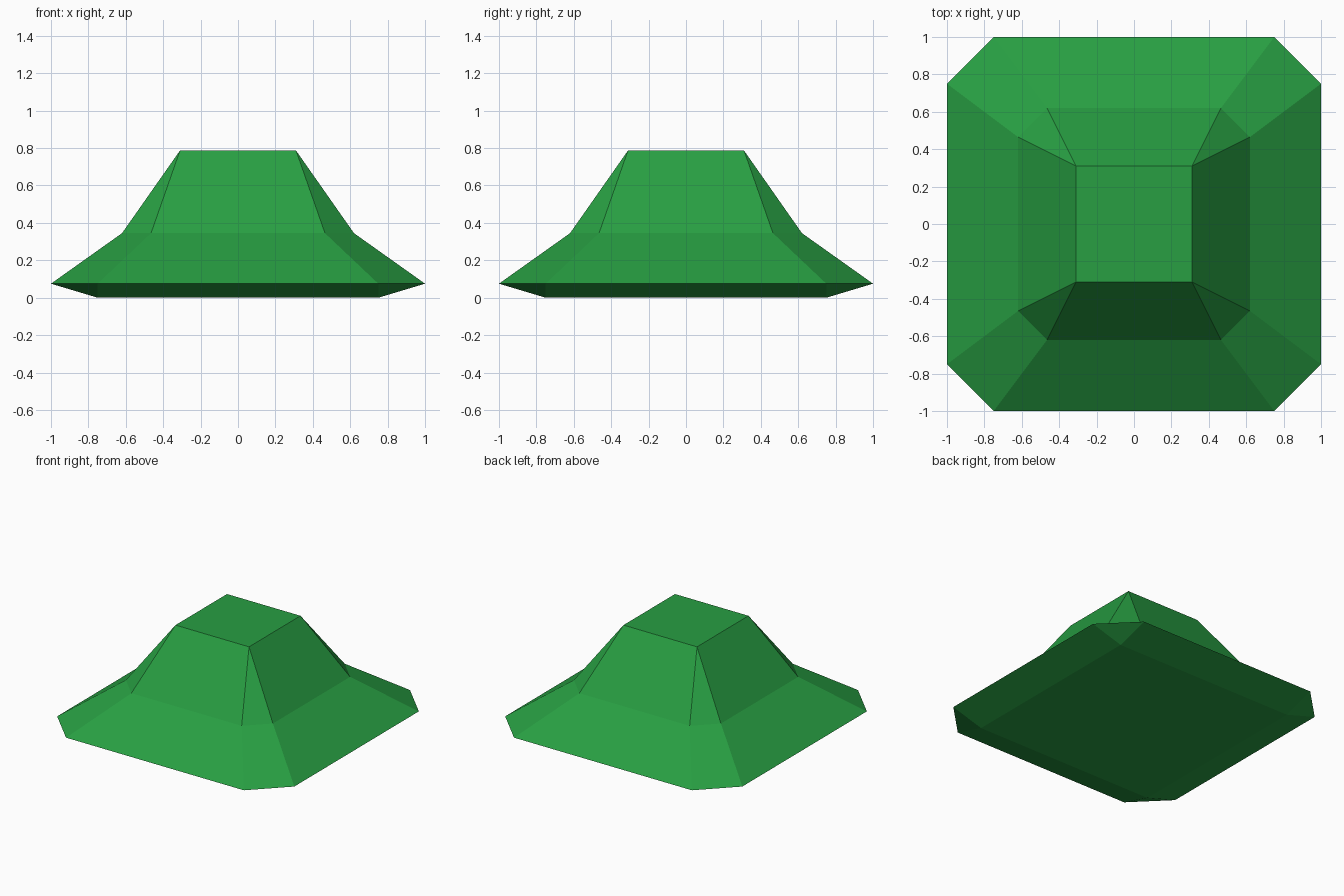
import bpy, bmesh

if "Cube" in bpy.data.objects:
    bpy.data.objects.remove(bpy.data.objects["Cube"])

# One flat green
green = bpy.data.materials.new("green")
green.diffuse_color = (0.021, 0.345, 0.055, 1)
green.use_nodes = True
green.node_tree.nodes["Principled BSDF"].inputs["Base Color"].default_value = green.diffuse_color


def ring(bm, half, flat, z):
    """Square of half-width `half` with cut corners; flat == half gives a plain square."""
    pts = []
    for sx, sy in ((1, 1), (-1, 1), (-1, -1), (1, -1)):
        pair = [(sx * half, sy * flat, z), (sx * flat, sy * half, z)]
        pts += pair if sx * sy > 0 else pair[::-1]
    return [bm.verts.new(p) for p in pts]


# Levels: half width, half length of the straight side, height
levels = [
    (0.75, 0.75, 0.0),     # square base
    (1.0, 0.75, 0.075),    # wide rim with cut corners
    (0.62, 0.465, 0.345),  # shoulder
    (0.31, 0.31, 0.787),   # square top
]

bm = bmesh.new()
rings = [ring(bm, *lv) for lv in levels]

# Side bands and end caps
for a, b in zip(rings, rings[1:]):
    for i in range(8):
        j = (i + 1) % 8
        bm.faces.new((a[i], a[j], b[j], b[i]))
bm.faces.new(rings[0][::-1])
bm.faces.new(rings[-1])

# Close the doubled corners of the square levels into triangles
bmesh.ops.remove_doubles(bm, verts=bm.verts, dist=0.001)
bmesh.ops.recalc_face_normals(bm, faces=bm.faces)

mesh = bpy.data.meshes.new("stepped_mound")
bm.to_mesh(mesh)
bm.free()
mesh.materials.append(green)
mound = bpy.data.objects.new("stepped_mound", mesh)
bpy.context.collection.objects.link(mound)
